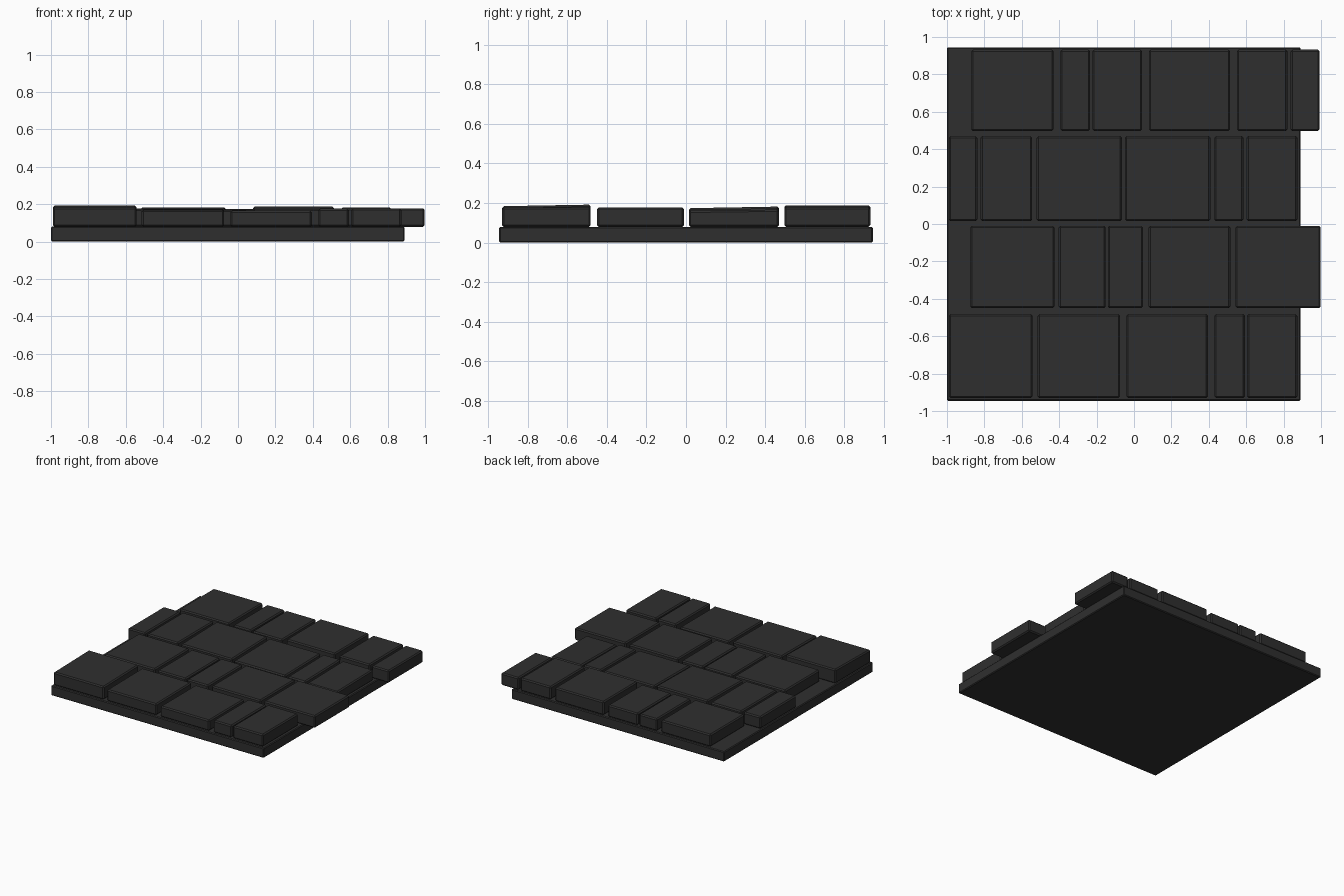
import bpy, bmesh

mat = bpy.data.materials.new("charcoal stone")
mat.diffuse_color = (0.028, 0.028, 0.028, 1)
mat.roughness = 0.8


def block(name, x0, x1, y0, y1, z0, z1, bevel, tilt=0.0):
    """Bevelled box whose top rises by tilt from front to back."""
    bm = bmesh.new()
    bmesh.ops.create_cube(bm, size=1)
    for v in bm.verts:
        sx, sy, sz = v.co.x + 0.5, v.co.y + 0.5, v.co.z + 0.5
        top = z1 + tilt * (sy - 0.5)
        v.co = (x0 + (x1 - x0) * sx, y0 + (y1 - y0) * sy, top if sz > 0.5 else z0)
    bmesh.ops.bevel(bm, geom=bm.edges[:], offset=bevel, segments=1,
                    affect='EDGES', profile=0.5)
    me = bpy.data.meshes.new(name)
    bm.to_mesh(me)
    bm.free()
    me.materials.append(mat)
    ob = bpy.data.objects.new(name, me)
    bpy.context.collection.objects.link(ob)
    return ob


# mortar slab under the stones
block("base_slab", -1.0, 0.89, -0.945, 0.945, 0.0, 0.08, 0.006)

# stones per row: front y, back y, then (left x, right x, top z, tilt)
rows = [
    (-0.93, -0.482, [(-0.99, -0.543, 0.188, 0.008), (-0.515, -0.075, 0.172, 0.004),
                     (-0.04, 0.395, 0.165, 0.0), (0.43, 0.593, 0.176, 0.0),
                     (0.605, 0.873, 0.178, 0.0)]),
    (-0.45, -0.01, [(-0.875, -0.425, 0.175, 0.0), (-0.403, -0.152, 0.172, 0.0),
                    (-0.14, 0.048, 0.17, 0.0), (0.078, 0.515, 0.175, 0.0),
                    (0.543, 0.998, 0.178, 0.0)]),
    (0.015, 0.47, [(-0.99, -0.838, 0.176, 0.0), (-0.82, -0.545, 0.176, 0.0),
                   (-0.52, -0.065, 0.178, 0.008), (-0.048, 0.408, 0.17, 0.006),
                   (0.43, 0.585, 0.17, 0.006), (0.602, 0.873, 0.164, 0.006)]),
    (0.497, 0.932, [(-0.87, -0.43, 0.178, 0.0), (-0.393, -0.235, 0.176, 0.0),
                    (-0.222, 0.043, 0.174, 0.0), (0.08, 0.513, 0.188, 0.0),
                    (0.55, 0.82, 0.182, 0.0), (0.838, 0.992, 0.178, 0.0)]),
]
for r, (y0, y1, stones) in enumerate(rows, 1):
    for c, (x0, x1, top, tilt) in enumerate(stones, 1):
        block(f"paving_stone_{r}_{c}", x0, x1, y0, y1, 0.079, top, 0.009, tilt)
